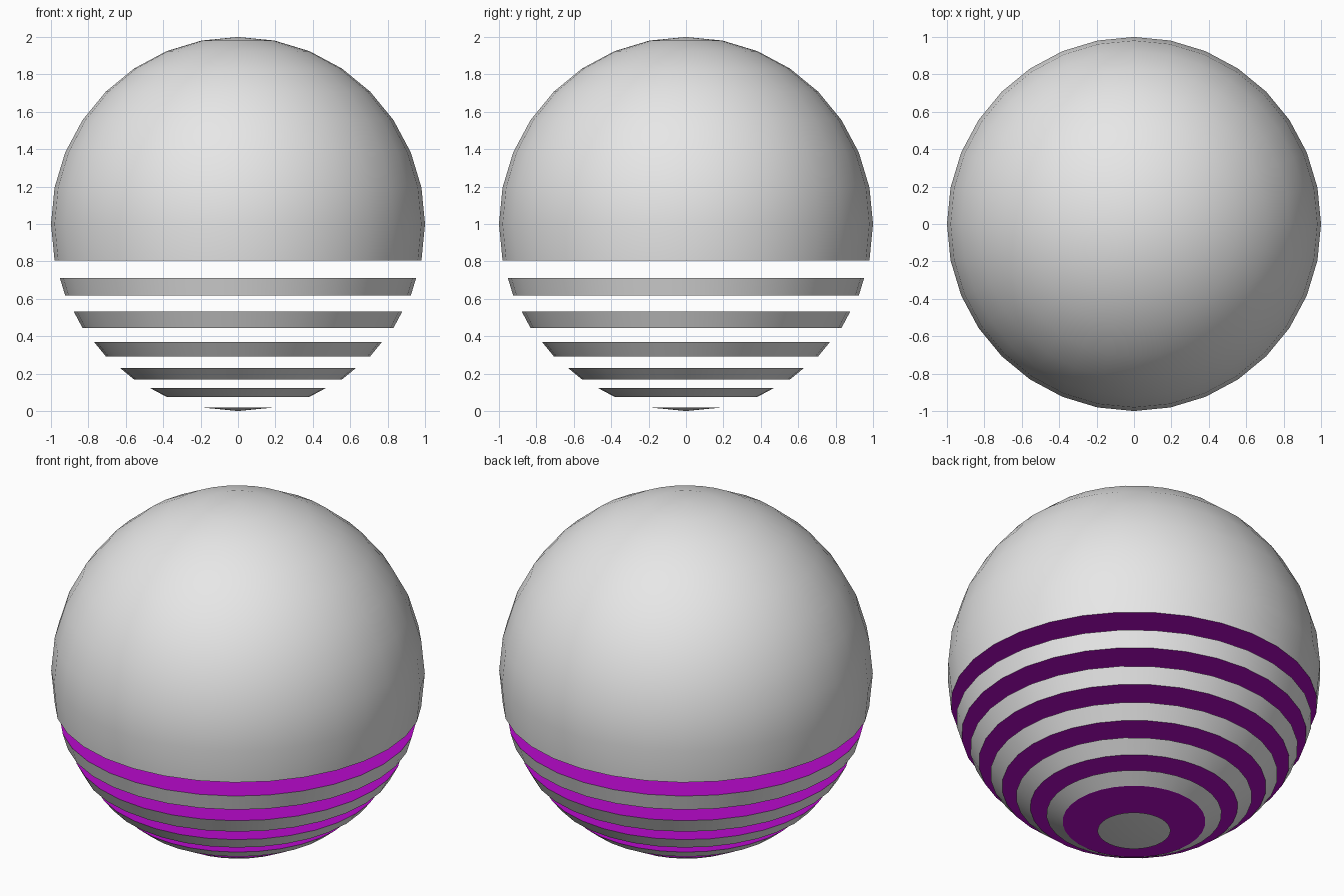
import bpy
import bmesh
from math import sin, cos, pi
from mathutils import Matrix

cube = bpy.data.objects.get("Cube")
if cube:
    bpy.data.objects.remove(cube)

SEGMENTS = 32
STEP = 2 * pi / SEGMENTS


def material(name, color):
    mat = bpy.data.materials.new(name)
    mat.use_nodes = True
    mat.diffuse_color = color
    mat.node_tree.nodes["Principled BSDF"].inputs["Base Color"].default_value = color
    return mat


shell_grey = material("shell_grey", (0.8, 0.8, 0.8, 1))
cut_purple = material("cut_purple", (0.48, 0.003, 0.6, 1))


def ring(k):
    """Radius and height of the k-th sphere ring below the equator."""
    return cos(k * STEP), 1 - sin(k * STEP)


def finish(bm, name):
    """Colour the flat cut discs purple and the curved skin grey."""
    bmesh.ops.recalc_face_normals(bm, faces=bm.faces)
    for face in bm.faces:
        face.material_index = int(len(face.verts) == SEGMENTS)
    mesh = bpy.data.meshes.new(name)
    bm.to_mesh(mesh)
    bm.free()
    mesh.materials.append(shell_grey)
    mesh.materials.append(cut_purple)
    obj = bpy.data.objects.new(name, mesh)
    bpy.context.collection.objects.link(obj)
    bpy.ops.object.select_all(action="DESELECT")
    obj.select_set(True)
    bpy.context.view_layer.objects.active = obj
    bpy.ops.object.shade_smooth_by_angle(angle=0.35)


def slice_between(name, low, high):
    """Solid tapered disc between two (radius, height) rings."""
    bm = bmesh.new()
    bmesh.ops.create_cone(
        bm, cap_ends=True, segments=SEGMENTS,
        radius1=low[0], radius2=high[0], depth=high[1] - low[1],
        matrix=Matrix.Translation((0, 0, (low[1] + high[1]) / 2)))
    bmesh.ops.remove_doubles(bm, verts=bm.verts, dist=0.0001)
    finish(bm, name)


# Upper dome, reaching one ring below the equator
bm = bmesh.new()
bmesh.ops.create_uvsphere(bm, u_segments=SEGMENTS, v_segments=SEGMENTS // 2,
                          radius=1, matrix=Matrix.Translation((0, 0, 1)))
cut = ring(1)[1] - 0.01
bmesh.ops.delete(bm, geom=[v for v in bm.verts if v.co.z < cut], context="VERTS")
bmesh.ops.holes_fill(bm, edges=[e for e in bm.edges if e.is_boundary], sides=0)
finish(bm, "upper_dome")

# Floating slices: the lower half of each ring step
for k in range(1, 6):
    above, below = ring(k), ring(k + 1)
    middle = [(a + b) / 2 for a, b in zip(above, below)]
    slice_between(f"band_{k}", below, middle)

# Shallow cone at the very bottom
slice_between("bottom_cap", (0, 0), ring(7))
